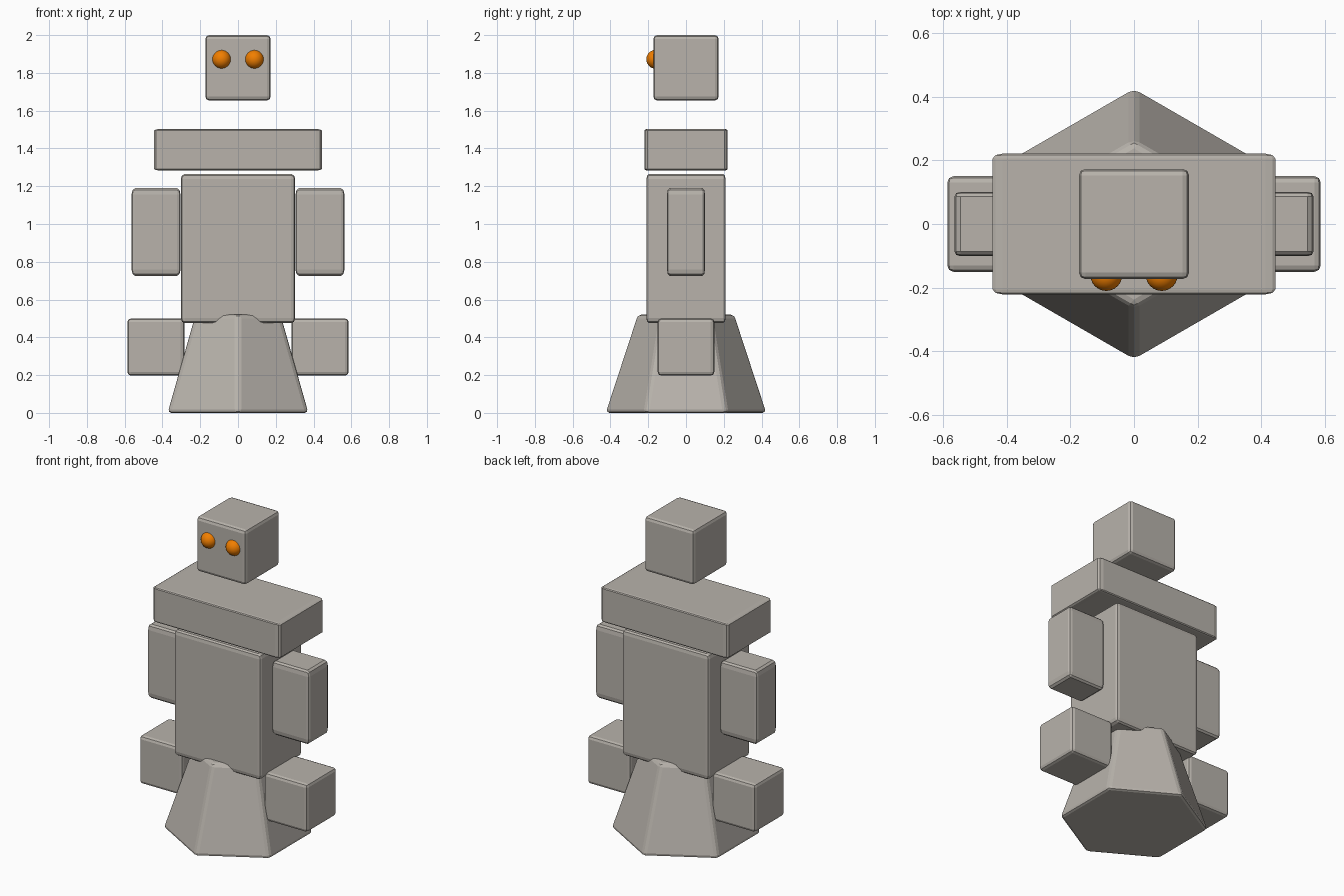
import bpy

if "Cube" in bpy.data.objects:
    bpy.data.objects.remove(bpy.data.objects["Cube"])


def paint(name, color):
    mat = bpy.data.materials.new(name)
    mat.diffuse_color = color
    mat.use_nodes = True
    mat.node_tree.nodes["Principled BSDF"].inputs["Base Color"].default_value = mat.diffuse_color
    return mat


stone = paint("stone", (0.48, 0.45, 0.41, 1))
orange = paint("orange", (0.88, 0.21, 0.0, 1))


def finish(ob, name, mat, width=0, segments=2):
    """Name and colour the part and soften its edges."""
    ob.name = name
    ob.data.materials.append(mat)
    if width:
        mod = ob.modifiers.new("soft_edges", "BEVEL")
        mod.width = width
        mod.segments = segments
    return ob


def block(name, x, y, z, fraction):
    """Box from (min, max) ranges; the bevel is a fraction of each side."""
    bpy.ops.mesh.primitive_cube_add(
        size=1, location=[(a + b) / 2 for a, b in (x, y, z)])
    ob = bpy.context.object
    ob.scale = [b - a for a, b in (x, y, z)]
    return finish(ob, name, stone, fraction)


# Six-sided tapering base, corners pointing front and back
bpy.ops.mesh.primitive_cone_add(vertices=6, radius1=0.43, radius2=0.26,
                                depth=0.52, location=(0, 0, 0.26))
finish(bpy.context.object, "base", stone, 0.02)

# Body blocks
block("torso", (-0.303, 0.303), (-0.21, 0.21), (0.475, 1.265), 0.035)
block("shoulders", (-0.444, 0.444), (-0.221, 0.221), (1.283, 1.503), 0.036)
block("head", (-0.173, 0.173), (-0.173, 0.173), (1.654, 2.0), 0.06)

# Paired parts
for side, s in (("right", -1), ("left", 1)):
    def span(a, b):
        return tuple(sorted((s * a, s * b)))

    block(side + "_arm", span(0.304, 0.564), (-0.101, 0.101), (0.725, 1.19), 0.075)
    block(side + "_fist", span(0.284, 0.586), (-0.15, 0.15), (0.197, 0.5), 0.065)

    bpy.ops.mesh.primitive_uv_sphere_add(segments=24, ring_count=16, radius=0.05,
                                         location=(s * 0.087, -0.16, 1.872))
    finish(bpy.context.object, side + "_eye", orange)
    bpy.ops.object.shade_smooth()
